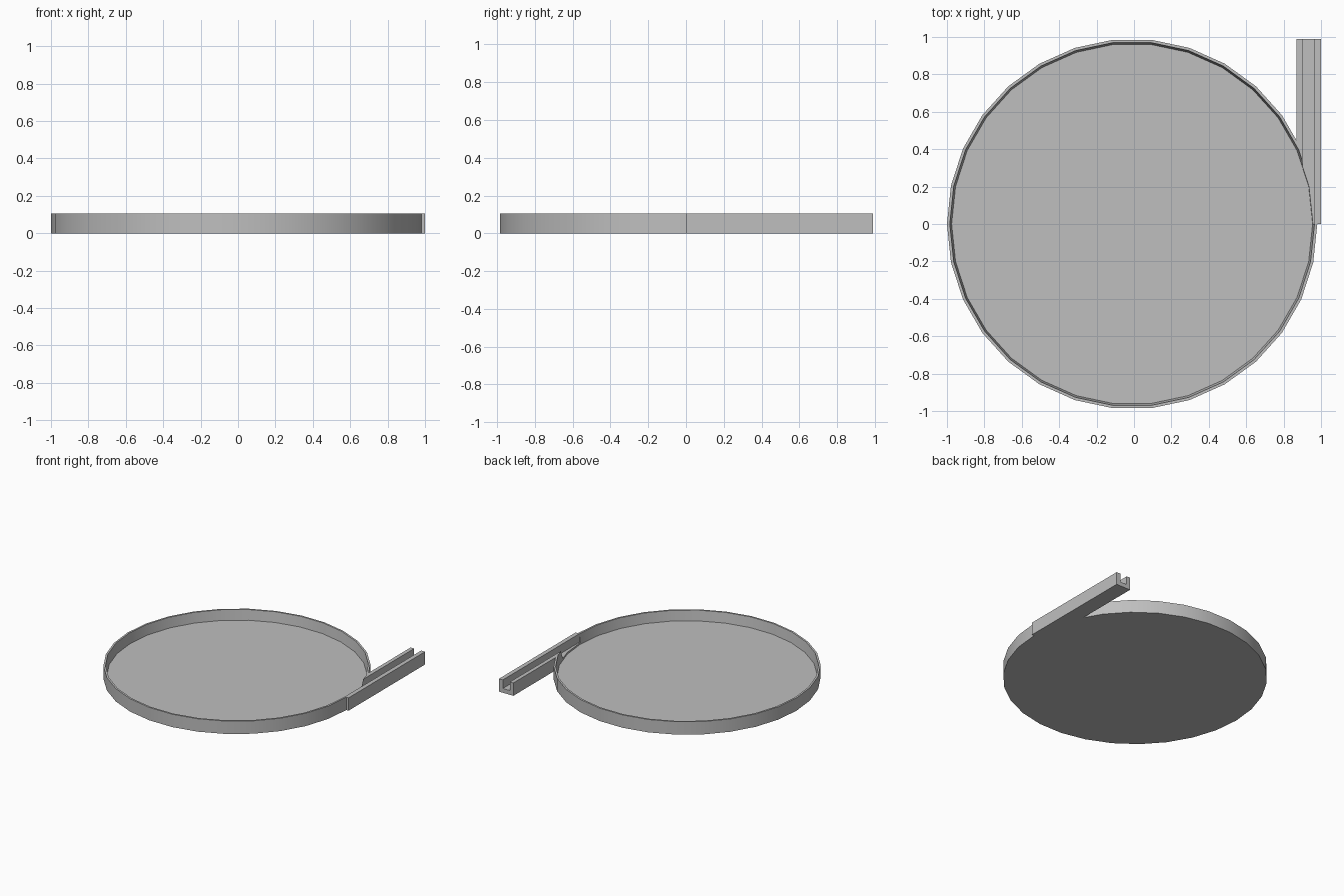
import bpy
import bmesh
import math
from mathutils import Matrix

cube = bpy.data.objects.get("Cube")
if cube:
    bpy.data.objects.remove(cube, do_unlink=True)

HEIGHT = 0.105
CENTRE_X = -0.01

grey = bpy.data.materials.new("light grey")
grey.use_nodes = True
colour = (0.52, 0.52, 0.52, 1)
grey.diffuse_color = colour
grey.node_tree.nodes["Principled BSDF"].inputs["Base Color"].default_value = colour


def finish(name, bm):
    mesh = bpy.data.meshes.new(name)
    bm.to_mesh(mesh)
    bm.free()
    mesh.materials.append(grey)
    obj = bpy.data.objects.new(name, mesh)
    bpy.context.collection.objects.link(obj)
    return obj


def disc(name, r_low, r_high, z0, z1):
    bm = bmesh.new()
    bmesh.ops.create_cone(bm, cap_ends=True, segments=30, radius1=r_low,
                          radius2=r_high, depth=z1 - z0)
    # A corner of the polygon points along +x
    first = max(bm.verts, key=lambda v: v.co.x).co
    turn = Matrix.Rotation(-math.atan2(first.y, first.x), 3, 'Z')
    bmesh.ops.rotate(bm, verts=bm.verts, cent=(0, 0, 0), matrix=turn)
    bmesh.ops.translate(bm, verts=bm.verts, vec=(CENTRE_X, 0, (z0 + z1) / 2))
    return finish(name, bm)


def box(name, low, high):
    bm = bmesh.new()
    bmesh.ops.create_cube(bm, size=1)
    for v in bm.verts:
        v.co = [a if c < 0 else b for a, b, c in zip(low, high, v.co)]
    return finish(name, bm)


def combine(target, tool, operation):
    mod = target.modifiers.new(operation.lower(), 'BOOLEAN')
    mod.operation = operation
    mod.solver = 'EXACT'
    mod.object = tool
    bpy.context.view_layer.objects.active = target
    bpy.ops.object.modifier_apply(modifier=mod.name)
    bpy.data.objects.remove(tool, do_unlink=True)


# Round tray body joined to the straight side chute
tray = disc("round_tray_with_chute", 0.99, 0.99, 0, HEIGHT)
combine(tray, box("chute_body", (0.87, 0, 0), (1.0, 0.99, HEIGHT)), 'UNION')

# Shallow cavity with slightly leaning walls, cut past the rim
floor = 0.022
lean = 0.01 / (HEIGHT - floor)
top = HEIGHT + 0.05
combine(tray, disc("tray_cavity", 0.965, 0.965 + lean * (top - floor), floor, top),
        'DIFFERENCE')

# Chute groove, open at the back end and into the tray
combine(tray, box("chute_groove", (0.902, 0, 0.035), (0.965, 1.1, top)), 'DIFFERENCE')

# Smooth round walls, sharp corners
for obj in bpy.context.selected_objects:
    obj.select_set(False)
tray.select_set(True)
bpy.context.view_layer.objects.active = tray
bpy.ops.object.shade_smooth_by_angle(angle=math.radians(30))
